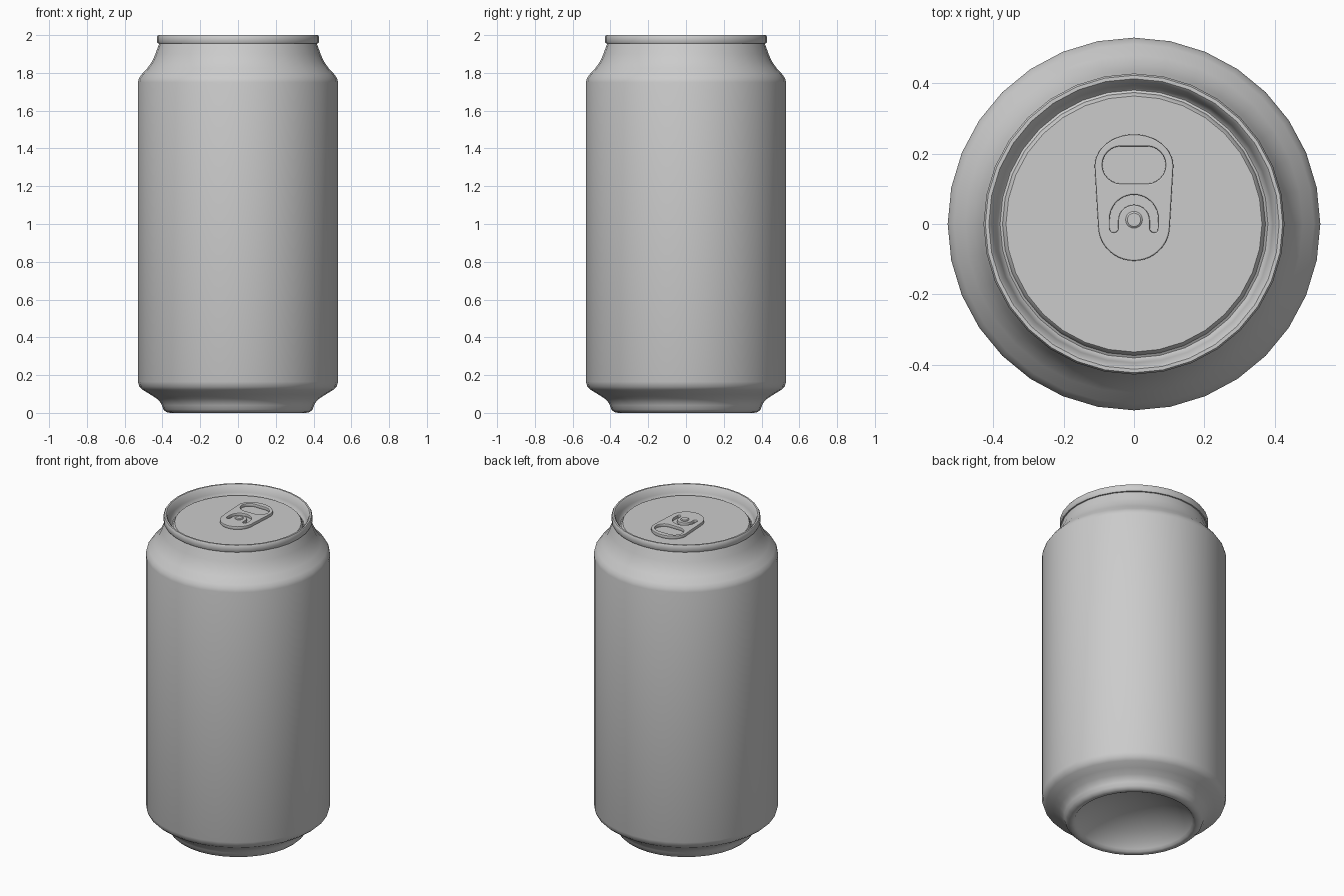
import bpy, bmesh
from math import cos, sin, pi, radians

if "Cube" in bpy.data.objects:
    bpy.data.objects.remove(bpy.data.objects["Cube"])


def finish(obj, angle=35):
    bpy.ops.object.select_all(action='DESELECT')
    obj.select_set(True)
    bpy.context.view_layer.objects.active = obj
    bpy.ops.object.shade_smooth_by_angle(angle=radians(angle))


def lathe(name, profile, segs, loc=(0, 0, 0)):
    """Revolve (radius, z) points about z; radius 0 makes a pole."""
    bm = bmesh.new()
    rings = []
    for r, z in profile:
        if r == 0:
            rings.append([bm.verts.new((0, 0, z))] * segs)
        else:
            rings.append([bm.verts.new((r * cos(2 * pi * i / segs), r * sin(2 * pi * i / segs), z))
                          for i in range(segs)])
    for a, b in zip(rings, rings[1:]):
        for i in range(segs):
            j = (i + 1) % segs
            bm.faces.new(list(dict.fromkeys((a[i], a[j], b[j], b[i]))))
    bmesh.ops.recalc_face_normals(bm, faces=bm.faces)
    mesh = bpy.data.meshes.new(name)
    bm.to_mesh(mesh)
    bm.free()
    obj = bpy.data.objects.new(name, mesh)
    obj.location = loc
    bpy.context.collection.objects.link(obj)
    finish(obj)
    return obj


def arc(cx, cy, rx, ry, a0, a1, n):
    return [(cx + rx * cos(radians(a0 + (a1 - a0) * i / n)),
             cy + ry * sin(radians(a0 + (a1 - a0) * i / n))) for i in range(n + 1)]


def plate(name, outlines, z, half, bevel):
    """Flat plate from closed outlines; inner outlines become holes."""
    cu = bpy.data.curves.new(name, 'CURVE')
    cu.dimensions = '2D'
    cu.fill_mode = 'BOTH'
    cu.extrude = half - bevel
    cu.bevel_depth = bevel
    cu.bevel_resolution = 1
    cu.offset = -bevel
    for pts in outlines:
        sp = cu.splines.new('POLY')
        sp.points.add(len(pts) - 1)
        for p, (x, y) in zip(sp.points, pts):
            p.co = (x, y, 0, 1)
        sp.use_cyclic_u = True
    tmp = bpy.data.objects.new(name + "_curve", cu)
    bpy.context.collection.objects.link(tmp)
    dg = bpy.context.evaluated_depsgraph_get()
    mesh = bpy.data.meshes.new_from_object(tmp.evaluated_get(dg))
    bpy.data.objects.remove(tmp)
    obj = bpy.data.objects.new(name, mesh)
    obj.location.z = z
    bpy.context.collection.objects.link(obj)
    finish(obj)
    return obj


# Can shell: domed base, wall, neck, rolled rim, groove and lid panel
lathe("can_body", [
    (0, .14), (.09, .135), (.17, .117), (.25, .085), (.31, .045), (.335, .018), (.345, .005),
    (.36, 0), (.38, .004), (.395, .018), (.403, .04), (.412, .057), (.43, .075), (.465, .098),
    (.505, .122), (.522, .138), (.53, .165),
    (.53, 1.75), (.525, 1.77), (.512, 1.79), (.48, 1.825), (.455, 1.86), (.437, 1.9), (.425, 1.935),
    (.417, 1.955),
    (.424, 1.956), (.428, 1.962), (.428, 1.992), (.423, 2.0), (.413, 2.0), (.406, 1.993),
    (.395, 1.955), (.388, 1.932), (.381, 1.926), (.374, 1.93),
    (.369, 1.944), (.364, 1.95), (0, 1.95)], 32)

# Pull tab with finger hole and arched slot around the rivet
outer = arc(0, .165, .112, .09, 0, 180, 20) + arc(0, -.005, .102, .1, 180, 360, 20)
hole = arc(.037, .168, .053, .053, -90, 90, 12) + arc(-.037, .168, .053, .053, 90, 270, 12)
slot = (arc(0, .014, .069, .069, 0, 180, 18) + arc(-.057, -.012, .012, .012, 180, 360, 6)
        + arc(0, .01, .045, .045, 180, 0, 14) + arc(.057, -.012, .012, .012, 180, 360, 6)[:-1])
plate("pull_tab", [outer, hole, slot], 1.96, .01, .004)

# Rivet holding the tab
lathe("rivet", [(.024, -.02), (.024, .006), (.019, .01), (0, .01)], 20, (0, .012, 1.967))
